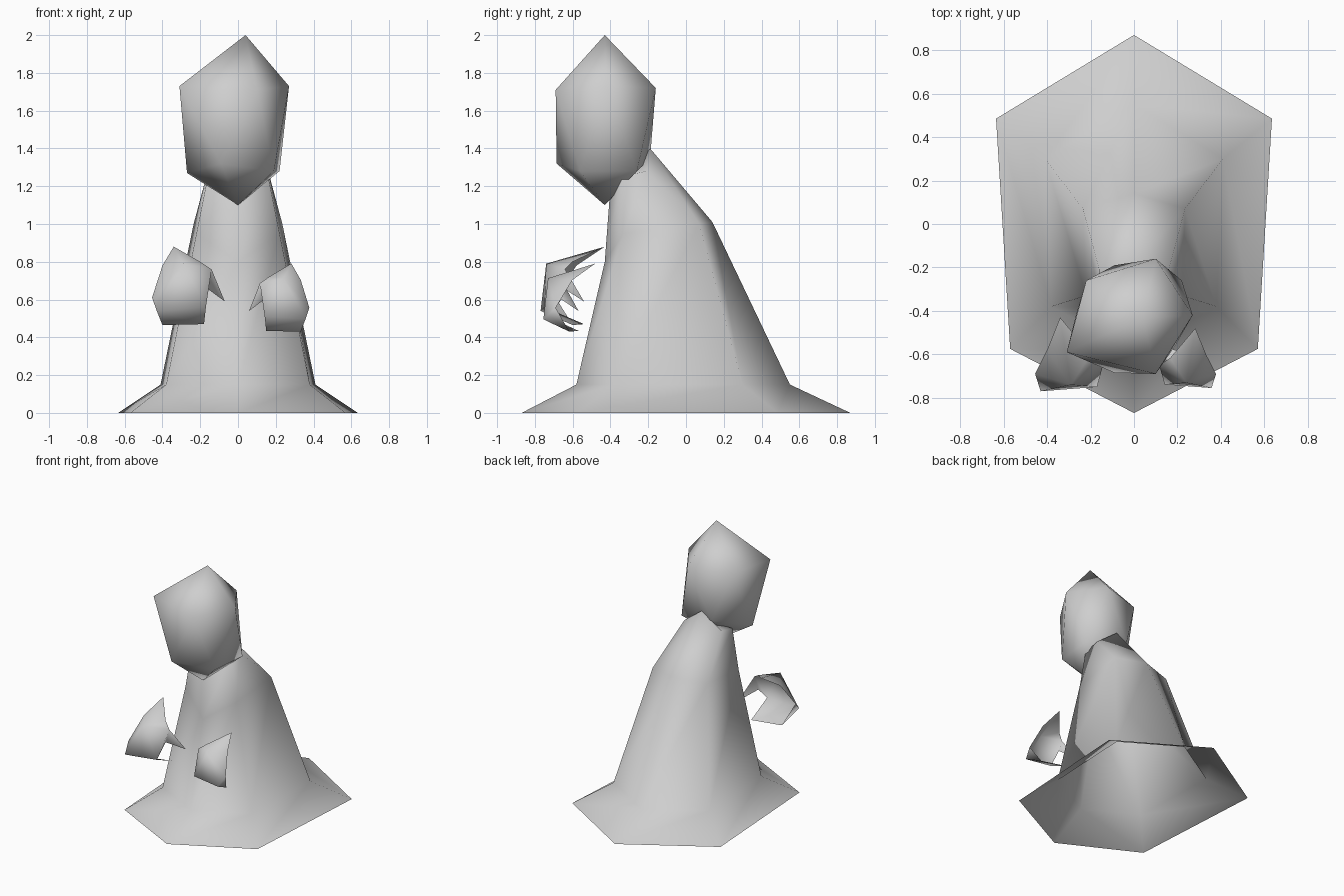
import bpy
from mathutils import Vector

if "Cube" in bpy.data.objects:
    bpy.data.objects.remove(bpy.data.objects["Cube"])

grey = bpy.data.materials.new("plain grey")
grey.diffuse_color = (0.62, 0.62, 0.62, 1)
grey.use_nodes = True
grey.node_tree.nodes["Principled BSDF"].inputs["Base Color"].default_value = grey.diffuse_color


def make_part(name, verts, faces):
    mesh = bpy.data.meshes.new(name)
    mesh.from_pydata(verts, [], faces)
    mesh.materials.append(grey)
    mesh.shade_smooth()
    obj = bpy.data.objects.new(name, mesh)
    bpy.context.collection.objects.link(obj)
    return obj


def outward(faces, verts, centre):
    # wind each face so that it points away from the centre
    result = []
    for f in faces:
        a, b, c = (Vector(verts[i]) for i in f[:3])
        out = (b - a).cross(c - a).dot((a + b + c) / 3 - Vector(centre)) > 0
        result.append(f if out else f[::-1])
    return result


def hex_ring(front, front_corner, back_corner, back):
    # six-sided ring, counter-clockwise from the front point
    (fx, fy, fz), (bx, by, bz) = front_corner, back_corner
    return [(0, *front), (fx, fy, fz), (bx, by, bz),
            (0, *back), (-bx, by, bz), (-fx, fy, fz)]


# robe: open-bottomed six-sided loft leaning forward, with a flared hem
rings = [
    hex_ring((-0.87, 0), (0.57, -0.575, 0), (0.635, 0.485, 0), (0.87, 0)),
    hex_ring((-0.58, 0.15), (0.38, -0.38, 0.15), (0.41, 0.30, 0.15), (0.55, 0.15)),
    hex_ring((-0.43, 0.80), (0.22, -0.33, 0.95), (0.235, 0.07, 1.00), (0.14, 1.01)),
    hex_ring((-0.40, 1.20), (0.16, -0.34, 1.25), (0.16, -0.21, 1.28), (-0.19, 1.40)),
]
robe_verts = [p for ring in rings for p in ring]
robe_faces = []
for r in range(len(rings) - 1):
    for i in range(6):
        j = (i + 1) % 6
        robe_faces.append((r * 6 + i, r * 6 + j, r * 6 + 6 + j, r * 6 + 6 + i))
top = len(robe_verts)
robe_verts.append((0, -0.29, 1.29))
robe_faces += [(18 + i, 18 + (i + 1) % 6, top) for i in range(6)]
make_part("robe", robe_verts, robe_faces)

# head: stretched twenty-faced ball, tip, two staggered rings of five, chin
head_verts = [
    (0.04, -0.43, 2.0),
    (0.10, -0.69, 1.71), (0.27, -0.42, 1.73), (0.10, -0.16, 1.72),
    (-0.22, -0.26, 1.72), (-0.31, -0.59, 1.73),
    (0.19, -0.56, 1.28), (0.22, -0.26, 1.28), (-0.09, -0.19, 1.35),
    (-0.27, -0.43, 1.27), (-0.09, -0.685, 1.32),
    (0, -0.43, 1.10),
]
head_faces = []
for i in range(5):
    j = (i + 1) % 5
    head_faces += [(0, 1 + i, 1 + j), (1 + i, 6 + i, 1 + j),
                   (1 + j, 6 + i, 6 + j), (11, 6 + j, 6 + i)]
make_part("head", head_verts,
          outward(head_faces, head_verts, (0, -0.43, 1.5)))

# hands: cupped shells open to the back, with a pointed thumb
hand_verts = [
    (-0.34, -0.43, 0.88), (-0.20, -0.60, 0.80), (-0.40, -0.58, 0.78),
    (-0.29, -0.74, 0.79), (-0.455, -0.69, 0.61), (-0.43, -0.77, 0.54),
    (-0.17, -0.75, 0.56), (-0.40, -0.60, 0.465), (-0.18, -0.54, 0.47),
    (-0.14, -0.64, 0.76), (-0.07, -0.54, 0.59), (-0.165, -0.65, 0.66),
]
hand_faces = outward(
    [(0, 2, 3), (0, 3, 1), (2, 4, 3), (4, 5, 3), (3, 5, 6), (3, 6, 9),
     (3, 9, 1), (4, 7, 5), (5, 7, 8), (5, 8, 6), (6, 11, 9), (11, 10, 9)],
    hand_verts, (-0.29, -0.57, 0.64))
make_part("left_hand", hand_verts, hand_faces)

# the other hand is mirrored, a little smaller and lower
small_verts = [(-0.83 * x, -0.755 + 0.81 * (y + 0.77), 0.43 + 0.87 * (z - 0.465))
               for x, y, z in hand_verts]
make_part("right_hand", small_verts, [f[::-1] for f in hand_faces])
